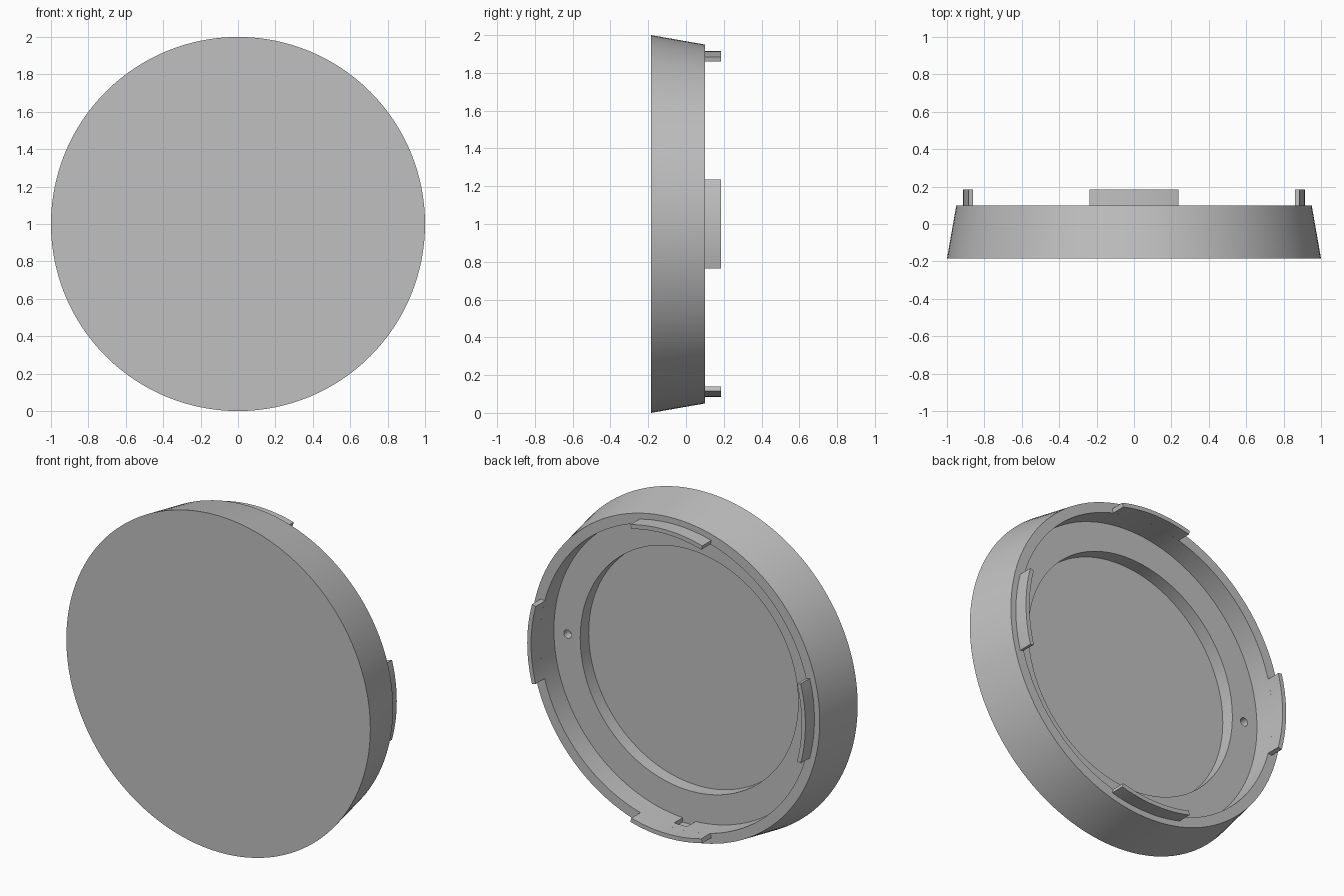
import bpy, bmesh, math
from mathutils import Matrix

old = bpy.data.objects.get("Cube")
if old:
    bpy.data.objects.remove(old, do_unlink=True)

SEGMENTS = 128
FRONT, BACK, TAB_END = -0.185, 0.10, 0.185   # y positions
LEDGE, FLOOR = -0.03, -0.11
WALL, TAB_OUTER = 0.89, 0.915                # radii

grey = bpy.data.materials.new("plain grey")
grey.use_nodes = True
colour = (0.53, 0.53, 0.53, 1)
grey.diffuse_color = colour
grey.node_tree.nodes["Principled BSDF"].inputs["Base Color"].default_value = colour


def make_object(name, bm):
    bmesh.ops.recalc_face_normals(bm, faces=bm.faces)
    mesh = bpy.data.meshes.new(name)
    bm.to_mesh(mesh)
    bm.free()
    mesh.materials.append(grey)
    obj = bpy.data.objects.new(name, mesh)
    bpy.context.collection.objects.link(obj)
    return obj


def polar(bm, radius, angle, y):
    return bm.verts.new((radius * math.cos(angle), y, 1 + radius * math.sin(angle)))


def lathe(name, profile):
    """Turn (radius, y) points about the y axis and cap both ends."""
    bm = bmesh.new()
    rings = [[polar(bm, r, math.tau * i / SEGMENTS, y) for i in range(SEGMENTS)]
             for r, y in profile]
    for a, b in zip(rings, rings[1:]):
        for i in range(SEGMENTS):
            j = (i + 1) % SEGMENTS
            bm.faces.new((a[i], a[j], b[j], b[i]))
    bm.faces.new(rings[0])
    bm.faces.new(rings[-1])
    return make_object(name, bm)


def arc_tab(name, centre, half_angle, steps=12):
    """Curved block rising from the rim, flush with the inner wall."""
    bm = bmesh.new()
    section = [(WALL, BACK), (TAB_OUTER, BACK), (TAB_OUTER, TAB_END), (WALL, TAB_END)]
    rows = []
    for i in range(steps + 1):
        angle = centre + half_angle * (2 * i / steps - 1)
        rows.append([polar(bm, r, angle, y) for r, y in section])
    for a, b in zip(rows, rows[1:]):
        for i in range(4):
            j = (i + 1) % 4
            bm.faces.new((a[i], a[j], b[j], b[i]))
    bm.faces.new(rows[0])
    bm.faces.new(rows[-1])
    return make_object(name, bm)


def cut(target, cutter):
    cutter.hide_render = True
    mod = target.modifiers.new("cut", 'BOOLEAN')
    mod.operation, mod.solver, mod.object = 'DIFFERENCE', 'EXACT', cutter
    bpy.context.view_layer.objects.active = target
    bpy.ops.object.modifier_apply(modifier=mod.name)
    bpy.data.objects.remove(cutter, do_unlink=True)


# Tapered cap body with a stepped recess in the back
body = lathe("cap_body", [(1.0, FRONT), (0.95, BACK), (WALL, BACK), (WALL, LEDGE),
                          (0.717, LEDGE), (0.717, FLOOR)])

# Two small blind holes in the ledge
for side in (-1, 1):
    bm = bmesh.new()
    bmesh.ops.create_cone(bm, cap_ends=True, segments=24, radius1=0.025, radius2=0.025,
                          depth=0.1, matrix=Matrix.Translation((side * 0.8, LEDGE, 1))
                          @ Matrix.Rotation(math.pi / 2, 4, 'X'))
    cut(body, make_object("hole_cutter", bm))

# Small blind slot in the bottom of the recess wall
bm = bmesh.new()
bmesh.ops.create_cube(bm, size=1, matrix=Matrix.Translation((0, LEDGE + 0.04, 1 - WALL))
                      @ Matrix.Diagonal((0.085, 0.08, 0.05, 1)))
cut(body, make_object("slot_cutter", bm))

# Four locking tabs around the rim
parts = [body]
for i, side in enumerate(("left", "top", "right", "bottom")):
    parts.append(arc_tab(side + "_tab", i * math.pi / 2, math.radians(15)))

# Smooth round walls with crisp edges
bpy.ops.object.select_all(action='DESELECT')
for obj in parts:
    obj.select_set(True)
bpy.context.view_layer.objects.active = body
bpy.ops.object.shade_smooth_by_angle(angle=math.radians(30))
